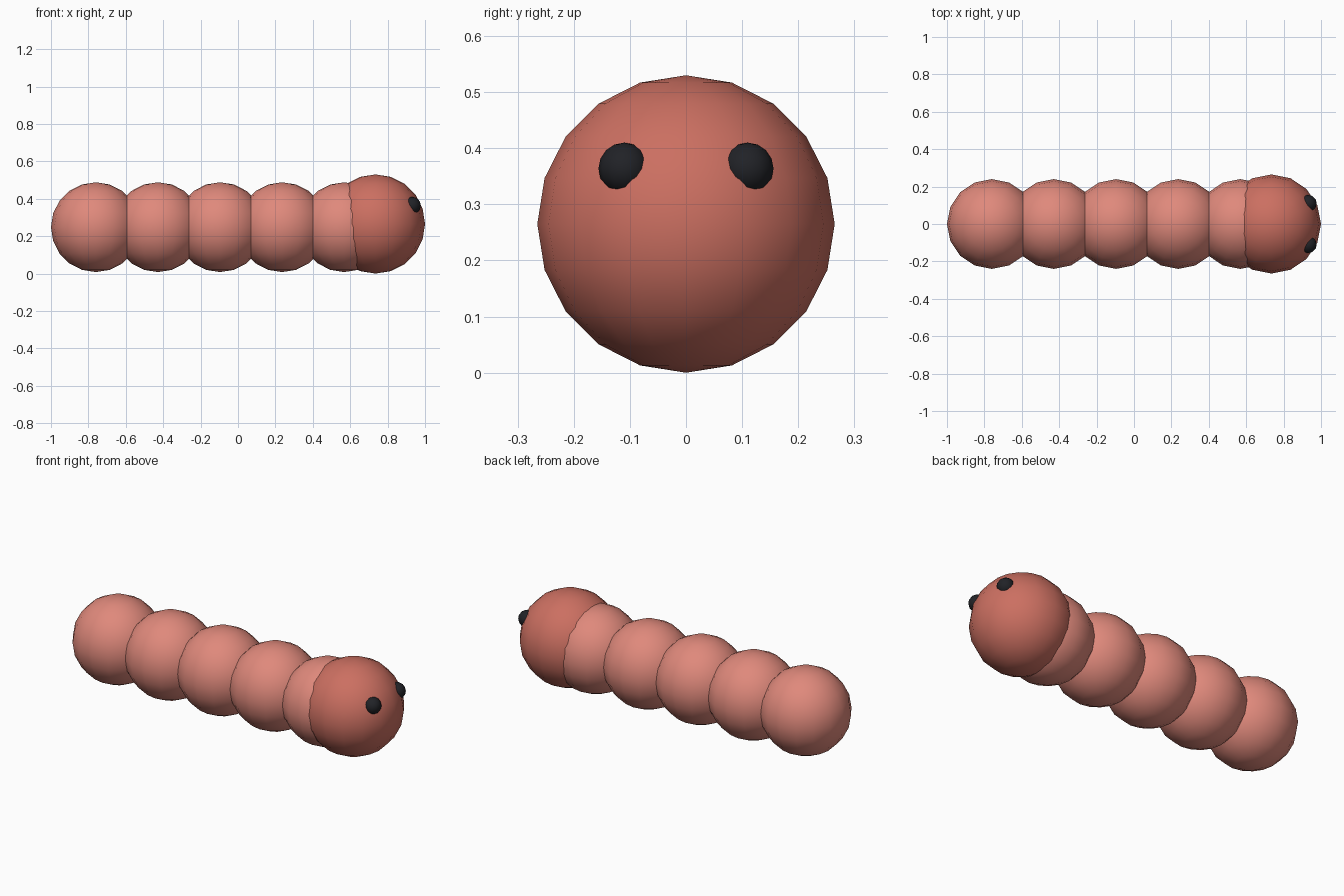
import bpy

if "Cube" in bpy.data.objects:
    bpy.data.objects.remove(bpy.data.objects["Cube"])


def material(name, rgb):
    mat = bpy.data.materials.new(name)
    mat.diffuse_color = (*rgb, 1)
    mat.use_nodes = True
    mat.node_tree.nodes["Principled BSDF"].inputs["Base Color"].default_value = mat.diffuse_color
    return mat


def ball(name, radius, centre, mat, segments=16, rings=10):
    bpy.ops.mesh.primitive_uv_sphere_add(
        segments=segments, ring_count=rings, radius=radius, location=centre)
    obj = bpy.context.object
    obj.name = name
    obj.data.materials.append(mat)
    bpy.ops.object.shade_smooth()
    return obj


body_mat = material("body_pink", (0.74, 0.25, 0.20))
head_mat = material("head_red", (0.60, 0.16, 0.12))
eye_mat = material("eye_black", (0.015, 0.016, 0.02))

# Row of overlapping body segments
for i in range(5):
    ball(f"body_segment_{i + 1}", 0.24, (-0.76 + 0.332 * i, 0, 0.248), body_mat)

# Larger head overlapping the last segment
ball("head", 0.265, (0.735, 0, 0.265), head_mat)

# Eyes half sunk into the head
for side, label in ((-1, "right"), (1, "left")):
    ball(f"{label}_eye", 0.046, (0.931, side * 0.11, 0.364), eye_mat, 12, 8)
